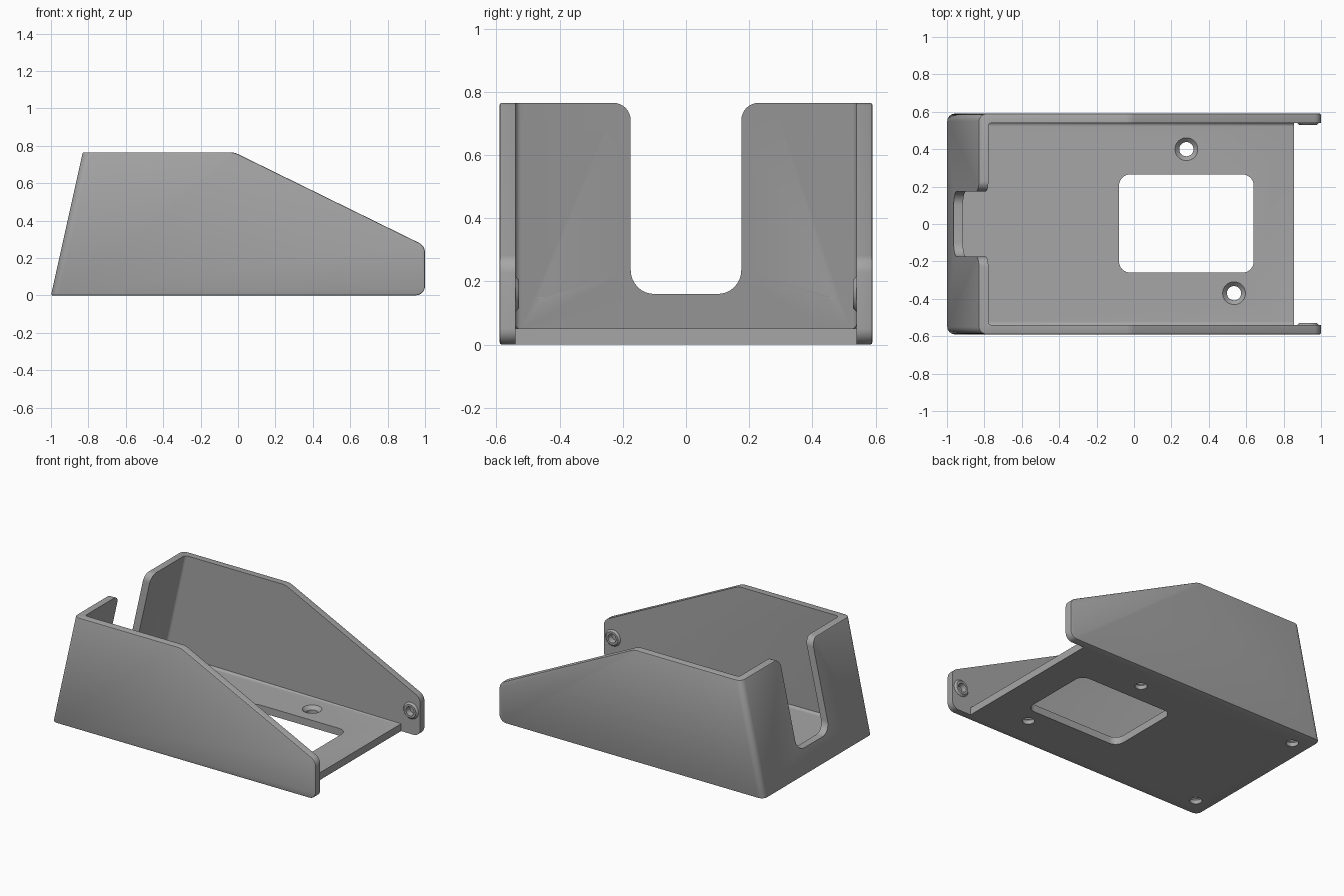
import bpy
import bmesh
import math
from mathutils import Vector, Matrix

if "Cube" in bpy.data.objects:
    bpy.data.objects.remove(bpy.data.objects["Cube"], do_unlink=True)

grey = bpy.data.materials.new("plain grey")
grey.use_nodes = True
COLOR = (0.38, 0.38, 0.38, 1)
grey.diffuse_color = COLOR
grey.node_tree.nodes["Principled BSDF"].inputs["Base Color"].default_value = COLOR

HALF, INNER, TOP, FLOOR = 0.59, 0.54, 0.765, 0.05


def rounded(corners, steps=8):
    """Outline from (u, v, radius) corners, each rounded by an arc."""
    pts = []
    for i, (u, v, r) in enumerate(corners):
        p = Vector((u, v))
        if r == 0:
            pts.append(p)
            continue
        a = (Vector(corners[i - 1][:2]) - p).normalized()
        b = (Vector(corners[(i + 1) % len(corners)][:2]) - p).normalized()
        half = a.angle(b) / 2
        centre = p + (a + b).normalized() * r / math.sin(half)
        start = p + a * r / math.tan(half) - centre
        end = p + b * r / math.tan(half) - centre
        sweep = start.angle_signed(end)
        for k in range(steps + 1):
            pts.append(centre + Matrix.Rotation(-sweep * k / steps, 2) @ start)
    return pts


def finish(bm, name):
    bmesh.ops.recalc_face_normals(bm, faces=bm.faces)
    mesh = bpy.data.meshes.new(name)
    bm.to_mesh(mesh)
    bm.free()
    mesh.materials.append(grey)
    obj = bpy.data.objects.new(name, mesh)
    bpy.context.collection.objects.link(obj)
    return obj


def prism(outline, axis, lo, hi):
    """Extrude a 2D outline along one axis."""
    bm = bmesh.new()
    verts = []
    for u, v in outline:
        co = [u, v]
        co.insert(axis, lo)
        verts.append(bm.verts.new(co))
    face = bm.faces.new(verts)
    ext = bmesh.ops.extrude_face_region(bm, geom=[face])["geom"]
    move = Vector((0, 0, 0))
    move[axis] = hi - lo
    bmesh.ops.translate(bm, vec=move, verts=[g for g in ext if isinstance(g, bmesh.types.BMVert)])
    bmesh.ops.recalc_face_normals(bm, faces=bm.faces)
    return bm


def bevel(bm, test, width, segments):
    edges = [e for e in bm.edges if test(e)]
    bmesh.ops.bevel(bm, geom=edges, offset=width, segments=segments, profile=0.5, affect='EDGES')


def cone(name, r1, r2, depth, place):
    bm = bmesh.new()
    bmesh.ops.create_cone(bm, cap_ends=True, segments=40, radius1=r1, radius2=r2,
                          depth=depth, matrix=place)
    return finish(bm, name)


def combine(target, tool, operation='DIFFERENCE'):
    mod = target.modifiers.new("combine", 'BOOLEAN')
    mod.operation, mod.solver, mod.object = operation, 'EXACT', tool
    bpy.context.view_layer.objects.active = target
    bpy.ops.object.modifier_apply(modifier=mod.name)
    bpy.data.objects.remove(tool, do_unlink=True)


def back_edge(e):
    a, b = e.verts
    return a.co.x < -0.7 and b.co.x < -0.7 and abs(a.co.y - b.co.y) < 0.001 and abs(a.co.z - b.co.z) > 0.5


# Outer shell, seen from the side, with softened edges
side = [(-1, 0, 0), (-0.83, TOP, 0), (-0.02, TOP, 0.1), (1, 0.265, 0.06), (1, 0, 0.05)]
bm = prism(rounded(side), 1, -HALF, HALF)
bevel(bm, back_edge, 0.04, 6)
bevel(bm, lambda e: e.calc_face_angle(0) > 0.6, 0.007, 2)
tray = finish(bm, "sloped_tray")

# Hollow interior, which also trims the floor short of the open end
hollow = [(-0.939, FLOOR), (0.855, FLOOR), (0.855, -0.2), (1.3, -0.2), (1.3, 1), (-0.726, 1)]
bm = prism(hollow, 1, -INNER, INNER)


def floor_side(e):
    a, b = e.verts
    return abs(a.co.z - FLOOR) + abs(b.co.z - FLOOR) < 0.001 and abs(a.co.x - b.co.x) > 1


bevel(bm, lambda e: back_edge(e) or floor_side(e), 0.018, 4)
combine(tray, finish(bm, "hollow_cutter"))

# Cable slot in the back wall, with rounded shoulders
slot = [(-0.175, 0.16, 0.075), (0.175, 0.16, 0.075), (0.175, TOP, 0.055), (0.3, TOP, 0),
        (0.3, 1, 0), (-0.3, 1, 0), (-0.3, TOP, 0), (-0.175, TOP, 0.055)]
combine(tray, finish(prism(rounded(slot), 0, -1.2, -0.6), "slot_cutter"))

# Floor window
window = [(-0.08, -0.26, 0.06), (0.64, -0.26, 0.06), (0.64, 0.265, 0.06), (-0.08, 0.265, 0.06)]
combine(tray, finish(prism(rounded(window), 2, -0.1, 0.2), "window_cutter"))

# Countersunk screw holes in the floor
for x, y in [(0.28, 0.4), (0.535, -0.37), (-0.88, 0.46), (-0.88, -0.46)]:
    combine(tray, cone("hole_cutter", 0.038, 0.038, 0.3, Matrix.Translation((x, y, 0))))
    combine(tray, cone("countersink_cutter", 0.036, 0.062, 0.026,
                       Matrix.Translation((x, y, FLOOR - 0.012))))

# Pivot bosses with blind sockets on the inner faces of the cheeks
for s in (-1, 1):
    turn = Matrix.Rotation(s * math.pi / 2, 4, 'X')
    boss = Matrix.Translation((0.93, s * 0.539, 0.16)) @ turn
    socket = Matrix.Translation((0.93, s * 0.54, 0.16)) @ turn
    combine(tray, cone("boss", 0.066, 0.045, 0.022, boss), 'UNION')
    combine(tray, cone("socket_cutter", 0.026, 0.032, 0.05, socket))

bpy.ops.object.select_all(action='DESELECT')
tray.select_set(True)
bpy.context.view_layer.objects.active = tray
bpy.ops.object.shade_smooth_by_angle(angle=math.radians(30))
